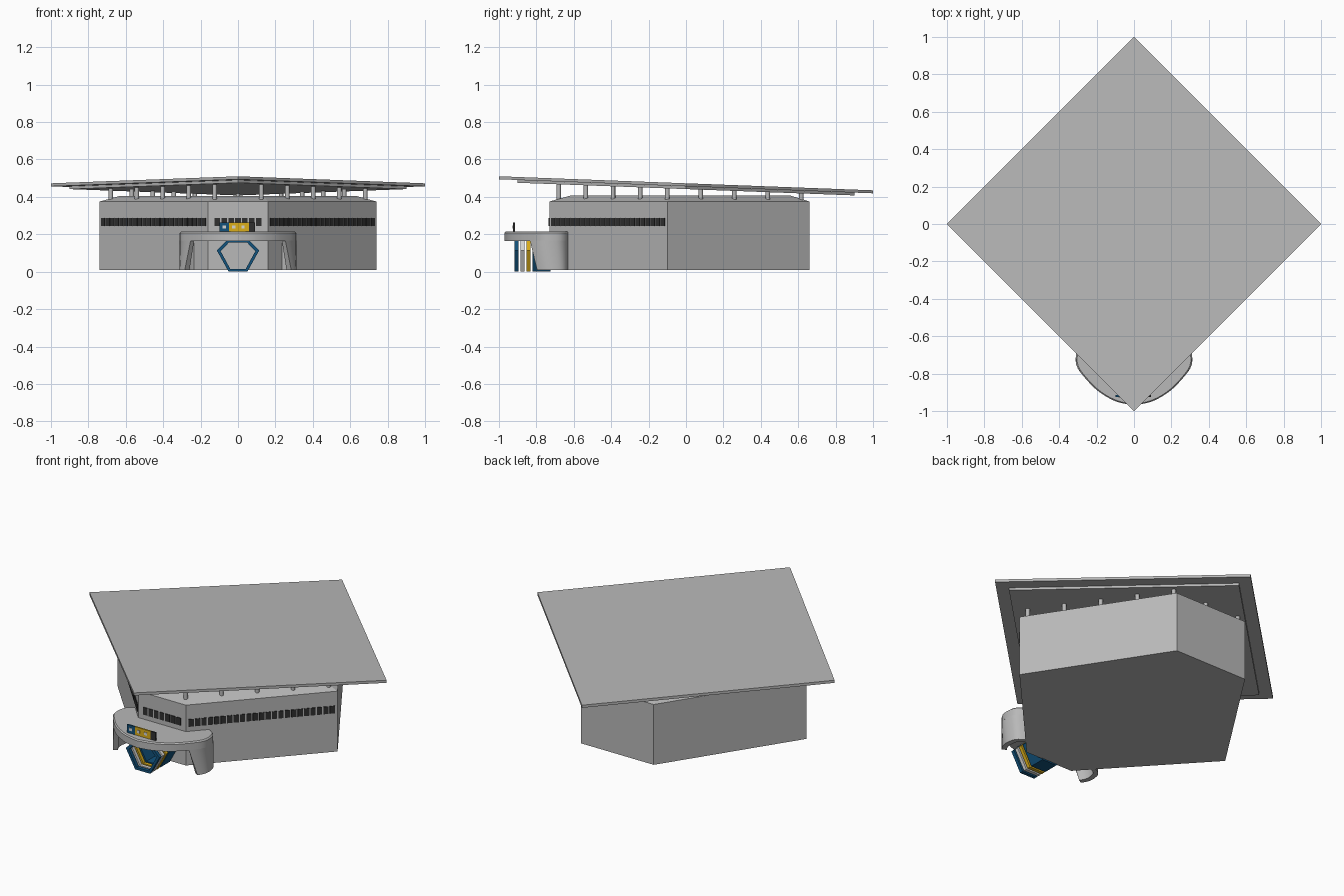
import bpy, bmesh, math
from mathutils import Vector

if "Cube" in bpy.data.objects:
    bpy.data.objects.remove(bpy.data.objects["Cube"])


def material(name, r, g, b):
    m = bpy.data.materials.new(name)
    m.diffuse_color = (r, g, b, 1)
    m.use_nodes = True
    m.node_tree.nodes["Principled BSDF"].inputs["Base Color"].default_value = m.diffuse_color
    return m


GREY = material("concrete grey", 0.48, 0.48, 0.48)
DARK = material("window dark", 0.03, 0.03, 0.03)
BLUE = material("deep blue", 0.006, 0.085, 0.2)
YELLOW = material("warm yellow", 0.72, 0.43, 0.01)
WHITE = material("pale grey", 0.68, 0.68, 0.66)


def loft(name, rings, mat, cyclic=False, smooth=False):
    """Skin equal-length closed rings; cap the ends unless cyclic."""
    bm = bmesh.new()
    vs = [[bm.verts.new(p) for p in ring] for ring in rings]
    n = len(vs[0])
    pairs = list(zip(vs, vs[1:])) + ([(vs[-1], vs[0])] if cyclic else [])
    for a, b in pairs:
        for i in range(n):
            j = (i + 1) % n
            bm.faces.new((a[i], a[j], b[j], b[i]))
    if not cyclic:
        bm.faces.new(vs[0][::-1])
        bm.faces.new(vs[-1])
    bmesh.ops.recalc_face_normals(bm, faces=bm.faces)
    me = bpy.data.meshes.new(name)
    bm.to_mesh(me)
    bm.free()
    me.materials.append(mat)
    ob = bpy.data.objects.new(name, me)
    bpy.context.collection.objects.link(ob)
    if smooth:
        bpy.ops.object.select_all(action='DESELECT')
        ob.select_set(True)
        bpy.context.view_layer.objects.active = ob
        bpy.ops.object.shade_smooth_by_angle(angle=math.radians(35))
    return ob


def at(pts, z, s=1.0):
    return [(x * s, y * s, z) for x, y in pts]


def box(name, x0, x1, y0, y1, z0, z1, mat):
    pts = [(x0, y0), (x1, y0), (x1, y1), (x0, y1)]
    return loft(name, [at(pts, z0), at(pts, z1)], mat)


# Main hall: six-sided walls with a shallow hipped top
half = [(0.16, -0.73), (0.74, -0.1), (0.245, 0.66)]
plan = half + [(-x, y) for x, y in reversed(half)]
loft("hall", [at(plan, 0.008), at(plan, 0.375), at(plan, 0.406, 0.85)], GREY)


# Tilted diamond roof in two layers
def roof_z(y):
    return 0.4725 - 0.0375 * y


def roof_layer(name, r, top, bottom):
    corners = [(r, 0), (0, r), (-r, 0), (0, -r)]
    loft(name, [[(x, y, roof_z(y) - d) for x, y in corners] for d in (bottom, top)], GREY)


roof_layer("roof_top", 1.0, 0.0, 0.016)
roof_layer("roof_underlayer", 0.9, 0.0161, 0.031)


# Slim posts carrying the roof
def post(x, y):
    ring = [(x + 0.012 * math.cos(a), y + 0.012 * math.sin(a))
            for a in (k * math.tau / 12 for k in range(12))]
    loft("roof_post", [at(ring, 0.37), at(ring, roof_z(y) - 0.025)], GREY, smooth=True)


for s in (-1, 1):
    for k in range(5):
        post(s * (0.125 + 0.13875 * k), -0.68 + 0.145 * k)
    for k in range(1, 5):
        post(s * (0.68 - 0.1125 * k), -0.1 + 0.179 * k)
post(0, 0.615)


# Rows of narrow windows on the front walls
def window_row(a, b, count, margin):
    a, b = Vector(a), Vector(b)
    d = (b - a).normalized()
    out = Vector((d.y, -d.x)) * 0.004
    a, b = a + d * margin, b - d * margin
    step = (b - a).length / count
    for k in range(count):
        p, q = a + d * step * (k + 0.1), a + d * step * (k + 0.9)
        pts = [p - out, q - out, q + out, p + out]
        loft("window", [at(pts, 0.243), at(pts, 0.288)], DARK)


window_row((0.16, -0.73), (0.74, -0.1), 23, 0.012)
window_row((-0.74, -0.1), (-0.16, -0.73), 23, 0.012)
window_row((-0.16, -0.73), (0.16, -0.73), 7, 0.03)

# Curved entrance canopy
edge = [Vector(p) for p in ((0, -0.97), (0.1, -0.952), (0.2, -0.892), (0.275, -0.81),
                            (0.31, -0.76), (0.313, -0.71), (0.3, -0.655), (0.25, -0.628))]
for _ in range(2):  # corner cutting to round the outline
    cut = [edge[0]]
    for p, q in zip(edge, edge[1:]):
        cut += [p.lerp(q, 0.25), p.lerp(q, 0.75)]
    edge = cut + [edge[-1]]


def sample(t):
    """Point at fraction t of the canopy edge length."""
    lens = [(q - p).length for p, q in zip(edge, edge[1:])]
    left = t * sum(lens)
    for p, q, l in zip(edge, edge[1:], lens):
        if left <= l:
            return p.lerp(q, left / l)
        left -= l
    return edge[-1]


rim = [sample(k / 24) for k in range(25)]
outline = [(p.x, p.y) for p in rim] + [(-p.x, p.y) for p in reversed(rim[1:])]
inner = [(x * 0.975, -0.72 + (y + 0.72) * 0.975) for x, y in outline]
loft("canopy", [at(outline, 0.165), at(outline, 0.207), at(inner, 0.214)], GREY, smooth=True)


# Curved canopy legs, their front edge raked
def leg_ring(t0, z, s):
    c = Vector((0.16, -0.72))
    outer = [sample(t0 + (1 - t0) * k / 14) for k in range(15)]
    inside = [c + (p - c) * 0.8 for p in reversed(outer)]
    return [(s * p.x, p.y, z) for p in outer + inside]


for s, side in ((-1, "left"), (1, "right")):
    loft("canopy_leg_" + side, [leg_ring(0.63, 0.008, s), leg_ring(0.54, 0.166, s)],
         GREY, smooth=True)

# Gem-shaped entrance portals, one behind another
hexa = [(0.05, 0.0), (0.113, 0.113), (0.06, 0.168), (-0.06, 0.168), (-0.113, 0.113), (-0.05, 0.0)]
hole = [(x * 0.82, 0.09 + (z - 0.09) * 0.84) for x, z in hexa]


def portal(name, y0, y1, mat):
    loft(name, [[(x, y, z) for x, z in prof] for prof, y in
                ((hexa, y0), (hexa, y1), (hole, y1), (hole, y0))], mat, cyclic=True)


portal("portal_front_blue", -0.917, -0.896, BLUE)
portal("portal_pale", -0.885, -0.864, WHITE)
portal("portal_yellow", -0.853, -0.832, YELLOW)
portal("portal_tunnel_blue", -0.821, -0.725, BLUE)

# Small sign panels standing on the canopy, with plain square insets
box("sign_blue", -0.1, -0.047, -0.925, -0.915, 0.21, 0.263, BLUE)
box("sign_yellow", -0.047, 0.06, -0.925, -0.915, 0.21, 0.263, YELLOW)
box("sign_dark", 0.06, 0.092, -0.925, -0.915, 0.21, 0.263, DARK)
for x in (-0.074, -0.022, 0.027):
    box("sign_inset", x - 0.009, x + 0.009, -0.928, -0.925, 0.231, 0.248, WHITE)
